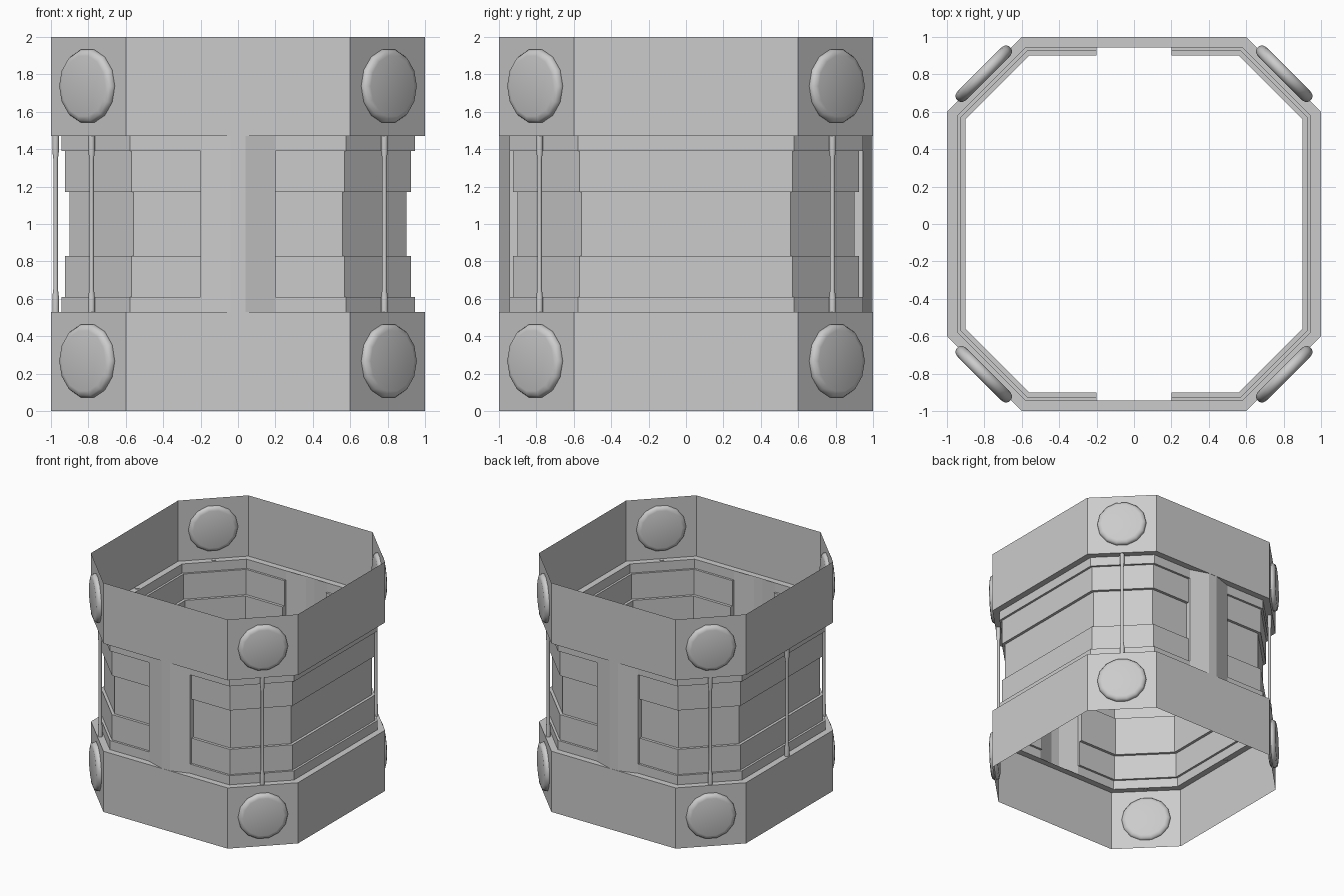
import bpy, bmesh
from math import cos, sin, pi
from mathutils import Matrix, Vector

if "Cube" in bpy.data.objects:
    bpy.data.objects.remove(bpy.data.objects["Cube"])


def finish(bm, name, angle=0.5):
    bmesh.ops.remove_doubles(bm, verts=bm.verts, dist=1e-5)
    me = bpy.data.meshes.new(name)
    bm.to_mesh(me)
    bm.free()
    ob = bpy.data.objects.new(name, me)
    bpy.context.collection.objects.link(ob)
    bpy.ops.object.select_all(action='DESELECT')
    ob.select_set(True)
    bpy.context.view_layer.objects.active = ob
    bpy.ops.object.shade_smooth_by_angle(angle=angle)
    return ob


def octagon(r):
    # chamfered square, counter-clockwise, split at the panel openings
    c, g = 0.6 - 0.414 * (1 - r), 0.2
    return [(-g, -r), (g, -r), (c, -r), (r, -c), (r, c), (c, r),
            (g, r), (-g, r), (-c, r), (-r, c), (-r, -c), (-c, -r)]


def lathe(name, profile, sides, matrix):
    bm = bmesh.new()
    rings = [[bm.verts.new(matrix @ Vector((r * cos(2 * pi * (i + .5) / sides),
                                            r * sin(2 * pi * (i + .5) / sides), z)))
              for i in range(sides)] for r, z in profile]
    for a, b in zip(rings, rings[1:]):
        for i in range(sides):
            j = (i + 1) % sides
            bm.faces.new((a[i], a[j], b[j], b[i]))
    bm.faces.new(rings[0][::-1])
    bm.faces.new(rings[-1])
    return finish(bm, name, 0.8)


# Stepped octagonal shell
half = [(1, 0), (1, .53), (.945, .53), (.945, .61), (.926, .61), (.926, .83), (.902, .83)]
profile = half + [(r, 2 - z) for r, z in reversed(half)]
bm = bmesh.new()
rings = [[bm.verts.new((x, y, z)) for x, y in octagon(r)] for r, z in profile]
for k, (a, b) in enumerate(zip(rings, rings[1:])):
    for i in range(12):
        if i in (0, 6) and 2 <= k <= len(profile) - 4:
            continue  # opening behind the panels
        j = (i + 1) % 12
        bm.faces.new((a[i], a[j], b[j], b[i]))
# Side walls of the openings
for i in (0, 1, 6, 7):
    loop = [ring[i] for ring in rings[2:-2]]
    bm.faces.new(loop if i in (0, 6) else loop[::-1])
finish(bm, "stepped_shell")

# Ridged panels in the front and back openings
section = [(-.2, -.945), (-.04, -.998), (.04, -.998), (.2, -.945)]
for s, name in ((1, "front_panel"), (-1, "back_panel")):
    bm = bmesh.new()
    lo, hi = [[bm.verts.new((s * x, s * y, z)) for x, y in section] for z in (.53, 1.47)]
    for i in range(3):
        bm.faces.new((lo[i], lo[i + 1], hi[i + 1], hi[i]))
    finish(bm, name, 0.2)

# Round caps on the chamfered corners
cap = [(.165, -.033), (.19, -.026), (.2, -.008), (.2, .008), (.19, .026), (.165, .033)]
for q in range(4):
    for z, level in ((.268, "lower"), (1.737, "upper")):
        m = (Matrix.Translation((0, 0, z)) @ Matrix.Rotation(pi / 4 + q * pi / 2, 4, 'Z')
             @ Matrix.Translation((1.136, 0, 0)) @ Matrix.Rotation(pi / 2, 4, 'Y'))
        lathe(f"{level}_corner_cap_{q}", cap, 14, m)

# Thin rods with thick ends: four corners and one on the left side
rod = [(.019, .525), (.019, .61), (.013, .655), (.013, 1.345), (.019, 1.39), (.019, 1.475)]
spots = [(x, y) for x in (-.783, .783) for y in (-.783, .783)] + [(-.975, 0)]
for n, (x, y) in enumerate(spots):
    lathe(f"rod_{n}", rod, 8, Matrix.Translation((x, y, 0)))
